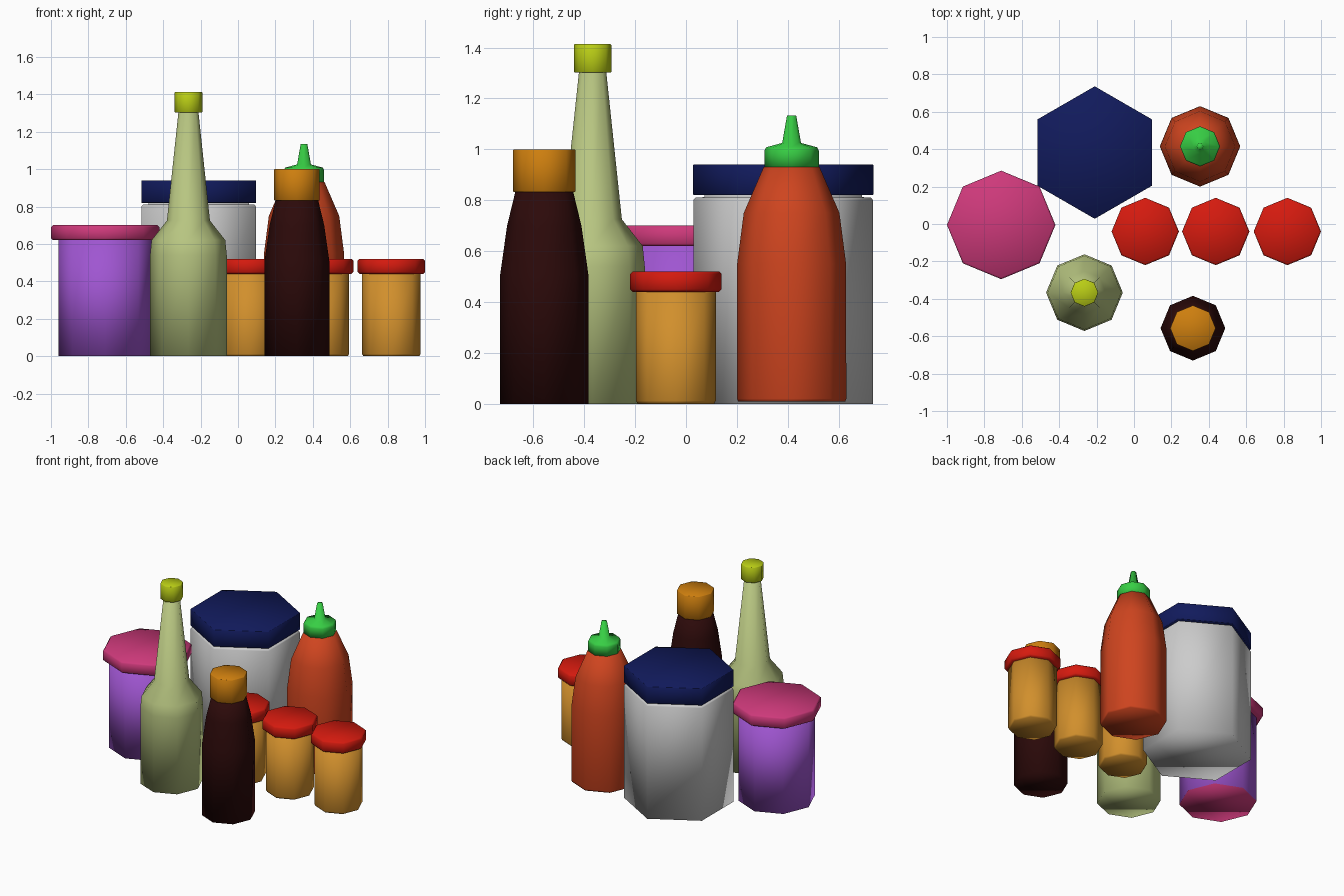
import bpy, bmesh
from math import pi, cos, sin

if "Cube" in bpy.data.objects:
    bpy.data.objects.remove(bpy.data.objects["Cube"])


def material(name, rgb):
    m = bpy.data.materials.new(name)
    m.diffuse_color = [(c / 255) ** 2.2 for c in rgb] + [1]
    m.use_nodes = True
    m.node_tree.nodes["Principled BSDF"].inputs["Base Color"].default_value = m.diffuse_color
    return m


PURPLE = material("purple", (158, 86, 208))
PINK = material("pink", (205, 60, 122))
NAVY = material("navy", (24, 32, 92))
OLIVE = material("pale_green", (182, 196, 128))
LIME = material("lime", (184, 204, 28))
BROWN = material("dark_brown", (48, 18, 18))
AMBER = material("amber", (205, 126, 22))
RED_ORANGE = material("red_orange", (205, 70, 36))
GREEN = material("green", (58, 205, 70))
TAN = material("tan", (208, 142, 48))
RED = material("red", (212, 32, 22))


def lathe(name, centre, profile, mat=None, sides=8, turn=0.0):
    """Low-poly solid of revolution from (radius, height) pairs, closed at both ends."""
    bm = bmesh.new()
    rings = [[bm.verts.new((r * cos(turn + 2 * pi * i / sides),
                            r * sin(turn + 2 * pi * i / sides), z))
              for i in range(sides)] for r, z in profile]
    for a, b in zip(rings, rings[1:]):
        for i in range(sides):
            j = (i + 1) % sides
            bm.faces.new((a[i], a[j], b[j], b[i]))
    bm.faces.new(rings[0][::-1])
    bm.faces.new(rings[-1])
    for f in bm.faces:
        f.smooth = True
    me = bpy.data.meshes.new(name)
    bm.to_mesh(me)
    bm.free()
    ob = bpy.data.objects.new(name, me)
    ob.location = (*centre, 0)
    bpy.context.collection.objects.link(ob)
    if mat:
        me.materials.append(mat)
    return ob


def lid(name, centre, r, z0, z1, mat, edge=0.01, **kw):
    """Lid or cap with slightly softened rims."""
    return lathe(name, centre, [(r - edge, z0), (r, z0 + edge),
                                (r, z1 - edge), (r - edge, z1)], mat, **kw)


# Wide purple jar, with a base in the lid colour
c = (-0.71, -0.005)
jar = lathe("purple_jar", c, [(0.25, 0), (0.25, 0.625)], PURPLE)
jar.data.materials.append(PINK)
jar.data.polygons[8].material_index = 1
lid("purple_jar_lid", c, 0.29, 0.62, 0.70, PINK)

# Large grey six-sided tub
c = (-0.21, 0.382)
hexa = dict(sides=6, turn=pi / 2)
lathe("grey_tub", c, [(0.353, 0), (0.353, 0.80), (0.345, 0.81),
                      (0.31, 0.812), (0.31, 0.83)], **hexa)
lid("grey_tub_lid", c, 0.354, 0.82, 0.94, NAVY, edge=0.002, **hexa)

# Tall green bottle
c = (-0.265, -0.367)
lathe("tall_bottle", c, [(0.205, 0), (0.205, 0.54), (0.197, 0.62),
                         (0.115, 0.725), (0.053, 1.31)], OLIVE)
lid("tall_bottle_cap", c, 0.074, 1.302, 1.413, LIME, edge=0.003)

# Dark sauce bottle
c = (0.315, -0.557)
lathe("dark_bottle", c, [(0.173, 0), (0.173, 0.51), (0.146, 0.70),
                         (0.112, 0.84)], BROWN)
lid("dark_bottle_cap", c, 0.122, 0.832, 1.0, AMBER, edge=0.003)

# Squeeze bottle with nozzle
c = (0.353, 0.415)
lathe("squeeze_bottle", c, [(0.21, 0.008), (0.215, 0.02), (0.214, 0.55),
                            (0.188, 0.75), (0.11, 0.93)], RED_ORANGE)
lathe("squeeze_bottle_nozzle", c, [(0.107, 0.925), (0.107, 0.995), (0.10, 1.008),
                                   (0.037, 1.025), (0.018, 1.133)], GREEN)

# Three small jars in a row
for i, x in enumerate((0.06, 0.437, 0.82)):
    c = (x, -0.04)
    lathe(f"small_jar_{i + 1}", c, [(0.15, 0), (0.157, 0.012), (0.157, 0.45)], TAN)
    lid(f"small_jar_lid_{i + 1}", c, 0.18, 0.44, 0.52, RED)
